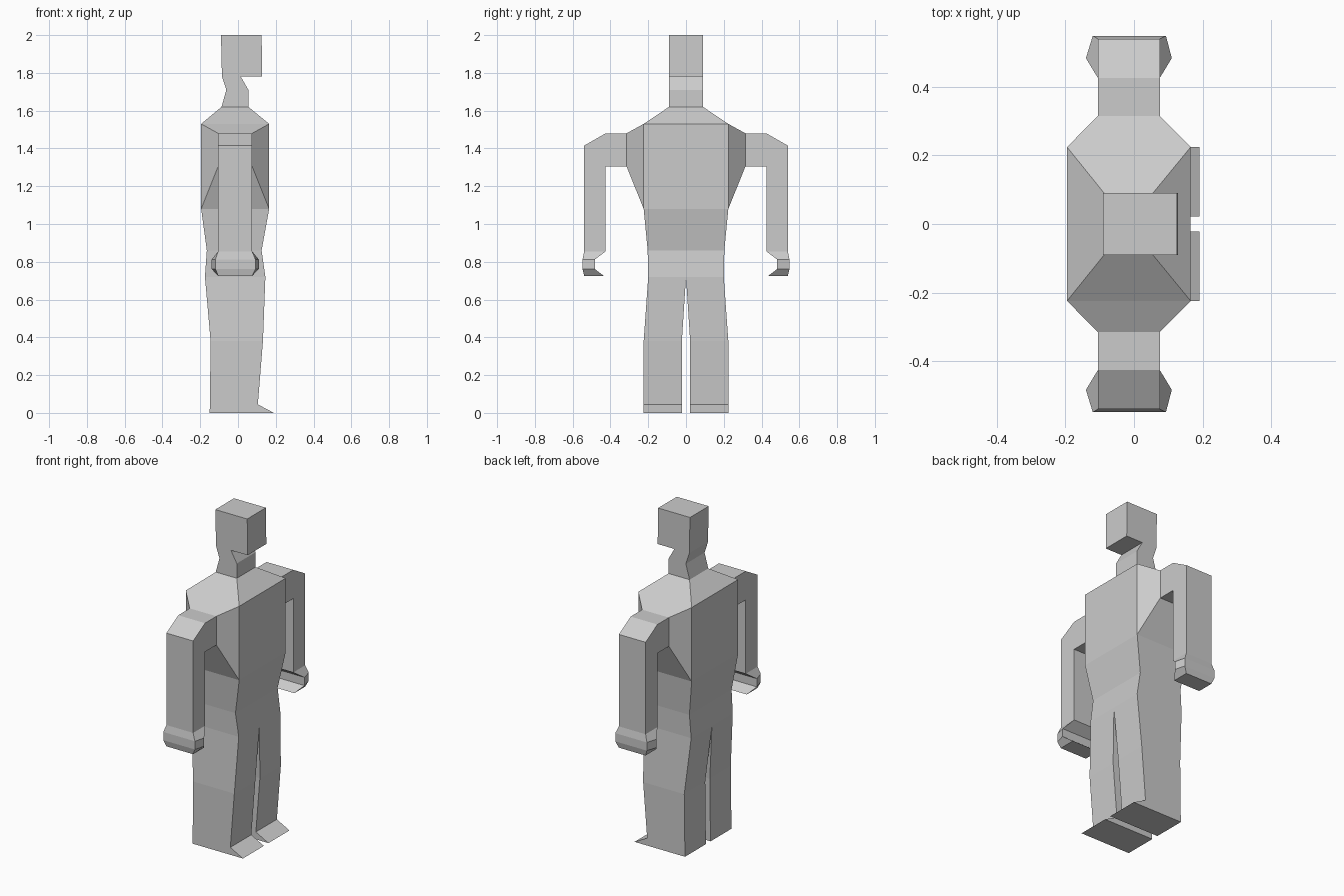
import bpy
import bmesh

cube = bpy.data.objects.get("Cube")
if cube:
    bpy.data.objects.remove(cube, do_unlink=True)

grey = bpy.data.materials.new("light_grey")
grey.use_nodes = True
colour = (0.6, 0.6, 0.6, 1)
grey.diffuse_color = colour
grey.node_tree.nodes["Principled BSDF"].inputs["Base Color"].default_value = colour


def finish(name, bm):
    bmesh.ops.remove_doubles(bm, verts=bm.verts, dist=0.0005)
    bmesh.ops.recalc_face_normals(bm, faces=bm.faces)
    mesh = bpy.data.meshes.new(name)
    bm.to_mesh(mesh)
    bm.free()
    mesh.materials.append(grey)
    obj = bpy.data.objects.new(name, mesh)
    bpy.context.collection.objects.link(obj)


def bar(back, front, y, z):
    """One edge of a section, running back to front."""
    return (back, y, z), (front, y, z)


def loft(name, sections, side=1, cap_end=True):
    """Skin four-cornered sections, each made of two bars."""
    bm = bmesh.new()
    rings = []
    for a, b in sections:
        corners = (a[0], a[1], b[1], b[0])
        rings.append([bm.verts.new((x, y * side, z)) for x, y, z in corners])
    for low, high in zip(rings, rings[1:]):
        for i in range(4):
            j = (i + 1) % 4
            bm.faces.new((low[i], low[j], high[j], high[i]))
    if cap_end:
        bm.faces.new(rings[-1])
    finish(name, bm)


def level(back, front, half, z):
    return bar(back, front, -half, z), bar(back, front, half, z)


# Torso from hips to the base of the neck
loft("torso", [
    level(-0.175, 0.145, 0.20, 0.72),
    level(-0.165, 0.125, 0.203, 0.86),
    level(-0.195, 0.165, 0.224, 1.08),
    level(-0.195, 0.165, 0.224, 1.53),
    level(-0.087, 0.055, 0.09, 1.62),
], cap_end=False)

# Head and neck as one side profile pulled across the width
profile = [(-0.087, 1.62), (0.055, 1.62), (0.055, 1.71), (0.015, 1.78),
           (0.128, 1.78), (0.125, 2.0), (-0.09, 2.0), (-0.085, 1.78),
           (-0.062, 1.71)]
bm = bmesh.new()
face = bm.faces.new([bm.verts.new((x, -0.09, z)) for x, z in profile])
pulled = bmesh.ops.extrude_face_region(bm, geom=[face], use_keep_orig=True)
new_verts = [g for g in pulled["geom"] if isinstance(g, bmesh.types.BMVert)]
bmesh.ops.translate(bm, verts=new_verts, vec=(0, 0.18, 0))
finish("head_and_neck", bm)

ARM = (-0.105, 0.075)
PALM = (-0.14, 0.11)
KNUCKLE = (-0.12, 0.093)

for side, label in ((1, "left"), (-1, "right")):
    # Leg with a wedge-shaped toe
    loft(label + "_leg", [
        (bar(-0.175, 0.145, 0, 0.72), bar(-0.175, 0.145, 0.20, 0.72)),
        (bar(-0.145, 0.132, 0.022, 0.38), bar(-0.145, 0.132, 0.224, 0.38)),
        (bar(-0.149, 0.105, 0.022, 0.045), bar(-0.149, 0.105, 0.224, 0.045)),
        (bar(-0.15, 0.19, 0.022, 0), bar(-0.15, 0.19, 0.224, 0)),
    ], side)
    # Shoulder, bent elbow corner and hanging arm
    loft(label + "_arm", [
        (bar(-0.195, 0.165, 0.224, 1.08), bar(-0.195, 0.165, 0.224, 1.53)),
        (bar(*ARM, 0.315, 1.305), bar(*ARM, 0.315, 1.48)),
        (bar(*ARM, 0.425, 1.305), bar(*ARM, 0.425, 1.48)),
        (bar(*ARM, 0.425, 1.305), bar(*ARM, 0.539, 1.415)),
        (bar(*ARM, 0.425, 0.855), bar(*ARM, 0.539, 0.855)),
    ], side, cap_end=False)
    # Mitten-like hand
    loft(label + "_hand", [
        (bar(*ARM, 0.425, 0.855), bar(*ARM, 0.539, 0.855)),
        (bar(*PALM, 0.483, 0.812), bar(*KNUCKLE, 0.548, 0.812)),
        (bar(*PALM, 0.483, 0.762), bar(*KNUCKLE, 0.548, 0.762)),
        (bar(*ARM, 0.435, 0.725), bar(*ARM, 0.539, 0.725)),
    ], side)
